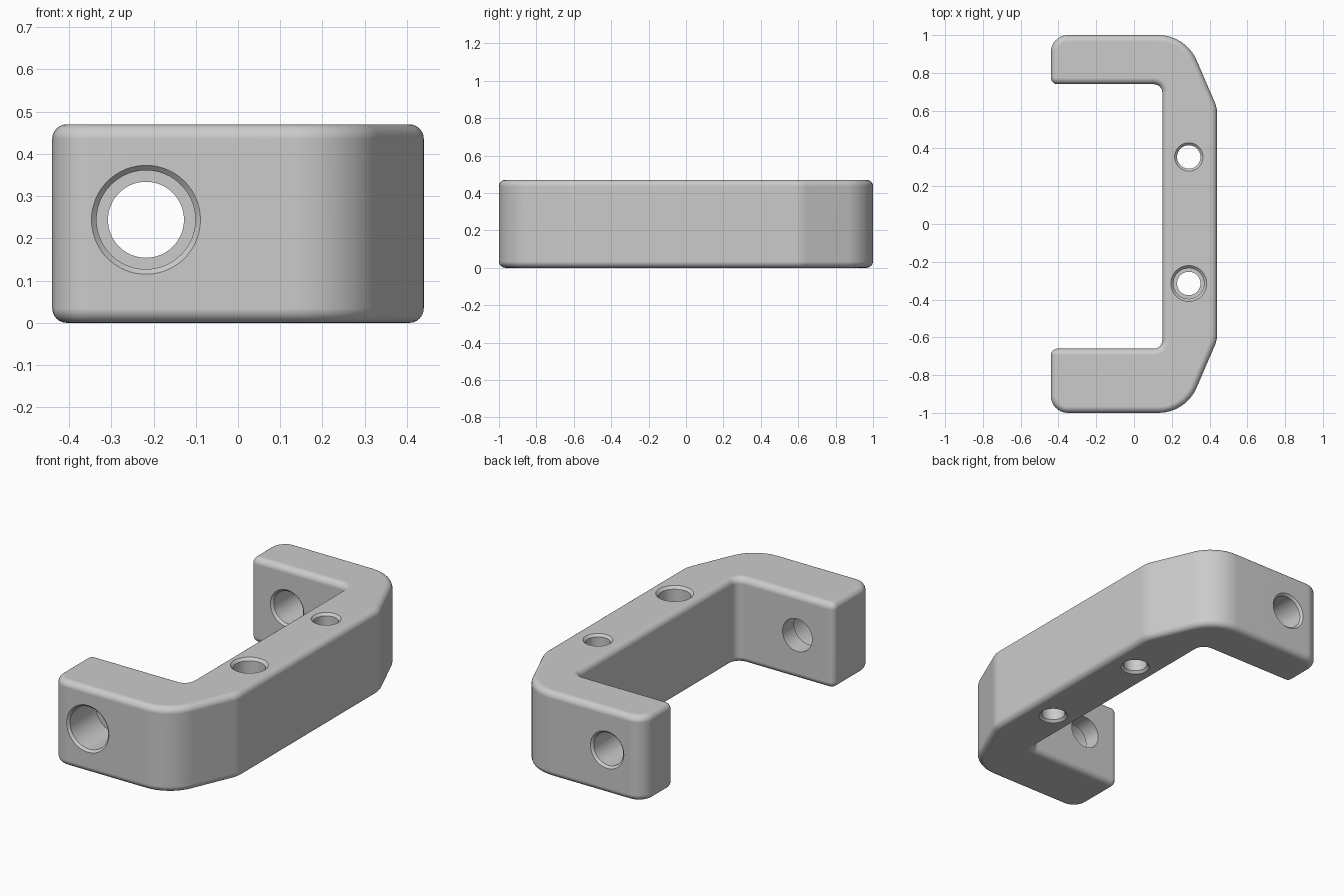
import bpy, bmesh, math
from mathutils import Vector, Matrix

if "Cube" in bpy.data.objects:
    bpy.data.objects.remove(bpy.data.objects["Cube"])

HEIGHT, EDGE = 0.47, 0.034

grey = bpy.data.materials.new("plain grey")
grey.diffuse_color = (0.6, 0.6, 0.6, 1)
grey.use_nodes = True
grey.node_tree.nodes["Principled BSDF"].inputs["Base Color"].default_value = grey.diffuse_color

# Bracket outline, counter-clockwise: x, y, corner radius
CORNERS = [(-0.44, -1, 0.09), (0.274, -1, 0.22), (0.44, -0.615, 0.15),
           (0.44, 0.615, 0.15), (0.274, 1, 0.22), (-0.44, 1, 0.09),
           (-0.44, 0.74, 0.035), (0.15, 0.74, 0.045),
           (0.15, -0.66, 0.045), (-0.44, -0.66, 0.035)]


def outline(inset, steps=8):
    """Rounded outline moved inwards by inset."""
    points = []
    for i, (x, y, r) in enumerate(CORNERS):
        p = Vector((x, y))
        a = (p - Vector(CORNERS[i - 1][:2])).normalized()
        b = (Vector(CORNERS[(i + 1) % len(CORNERS)][:2]) - p).normalized()
        na, nb = Vector((a.y, -a.x)), Vector((b.y, -b.x))
        turn = math.atan2(a.x * b.y - a.y * b.x, a.dot(b))
        side = 1 if turn > 0 else -1
        centre = p - side * r * (na + nb) / (1 + na.dot(nb))
        for k in range(steps + 1):
            n = Matrix.Rotation(turn * k / steps, 2) @ na
            points.append(centre + n * (side * r - inset))
    return points


def make_object(name, bm):
    bmesh.ops.recalc_face_normals(bm, faces=bm.faces)
    mesh = bpy.data.meshes.new(name)
    bm.to_mesh(mesh)
    bm.free()
    mesh.materials.append(grey)
    obj = bpy.data.objects.new(name, mesh)
    bpy.context.collection.objects.link(obj)
    return obj


def skin(bm, rings):
    """Join closed rings of vertices and cap both ends."""
    n = len(rings[0])
    for lo, hi in zip(rings, rings[1:]):
        for i in range(n):
            j = (i + 1) % n
            bm.faces.new((lo[i], lo[j], hi[j], hi[i]))
    bm.faces.new(rings[0][::-1])
    bm.faces.new(rings[-1])


def make_bracket():
    """Extruded outline with rounded top and bottom edges."""
    levels = []
    for k in range(7):
        t = math.radians(15 * k)
        levels.append((EDGE * (1 - math.sin(t)), EDGE * (1 - math.cos(t))))
    levels += [(d, HEIGHT - z) for d, z in reversed(levels)]
    bm = bmesh.new()
    skin(bm, [[bm.verts.new((p.x, p.y, z)) for p in outline(d)] for d, z in levels])
    return make_object("bracket", bm)


def make_cutter(name, profile, matrix, sides=64):
    """Turned solid from (distance along axis, radius) pairs."""
    bm = bmesh.new()
    rings = []
    for t, r in profile:
        rings.append([bm.verts.new(matrix @ Vector((r * math.cos(a), r * math.sin(a), t)))
                      for a in (2 * math.pi * k / sides for k in range(sides))])
    skin(bm, rings)
    obj = make_object(name, bm)
    obj.hide_render = True
    return obj


bracket = make_bracket()

# Holes: arms are drilled along y, the grip along z
along_y = Matrix.Translation((-0.218, 0, 0.244)) @ Matrix.Rotation(-math.pi / 2, 4, 'X')
grip_front = Matrix.Translation((0.29, -0.315, 0))
grip_back = Matrix.Translation((0.29, 0.355, 0))
cutters = [
    make_cutter("front_arm_hole", [(-1.02, 0.149), (-0.988, 0.117), (-0.76, 0.117),
                                   (-0.76, 0.09), (-0.6, 0.09)], along_y),
    make_cutter("back_arm_hole", [(0.72, 0.122), (0.752, 0.09), (0.988, 0.09),
                                  (1.02, 0.122)], along_y),
    make_cutter("grip_front_hole", [(-0.02, 0.095), (0.013, 0.062), (0.23, 0.062),
                                    (0.23, 0.081), (0.456, 0.081), (0.49, 0.115)], grip_front),
    make_cutter("grip_back_hole", [(-0.02, 0.095), (0.013, 0.062), (0.457, 0.062),
                                   (0.49, 0.095)], grip_back),
]

bpy.context.view_layer.objects.active = bracket
bracket.select_set(True)
for cutter in cutters:
    cutter.select_set(False)
    mod = bracket.modifiers.new(cutter.name, 'BOOLEAN')
    mod.operation, mod.solver, mod.object = 'DIFFERENCE', 'EXACT', cutter
    bpy.ops.object.modifier_apply(modifier=mod.name)
    bpy.data.objects.remove(cutter)

# Smooth fillets, crisp hole rims
bpy.ops.object.shade_smooth_by_angle(angle=math.radians(30))
weighted = bracket.modifiers.new("even_shading", 'WEIGHTED_NORMAL')
weighted.keep_sharp = True
